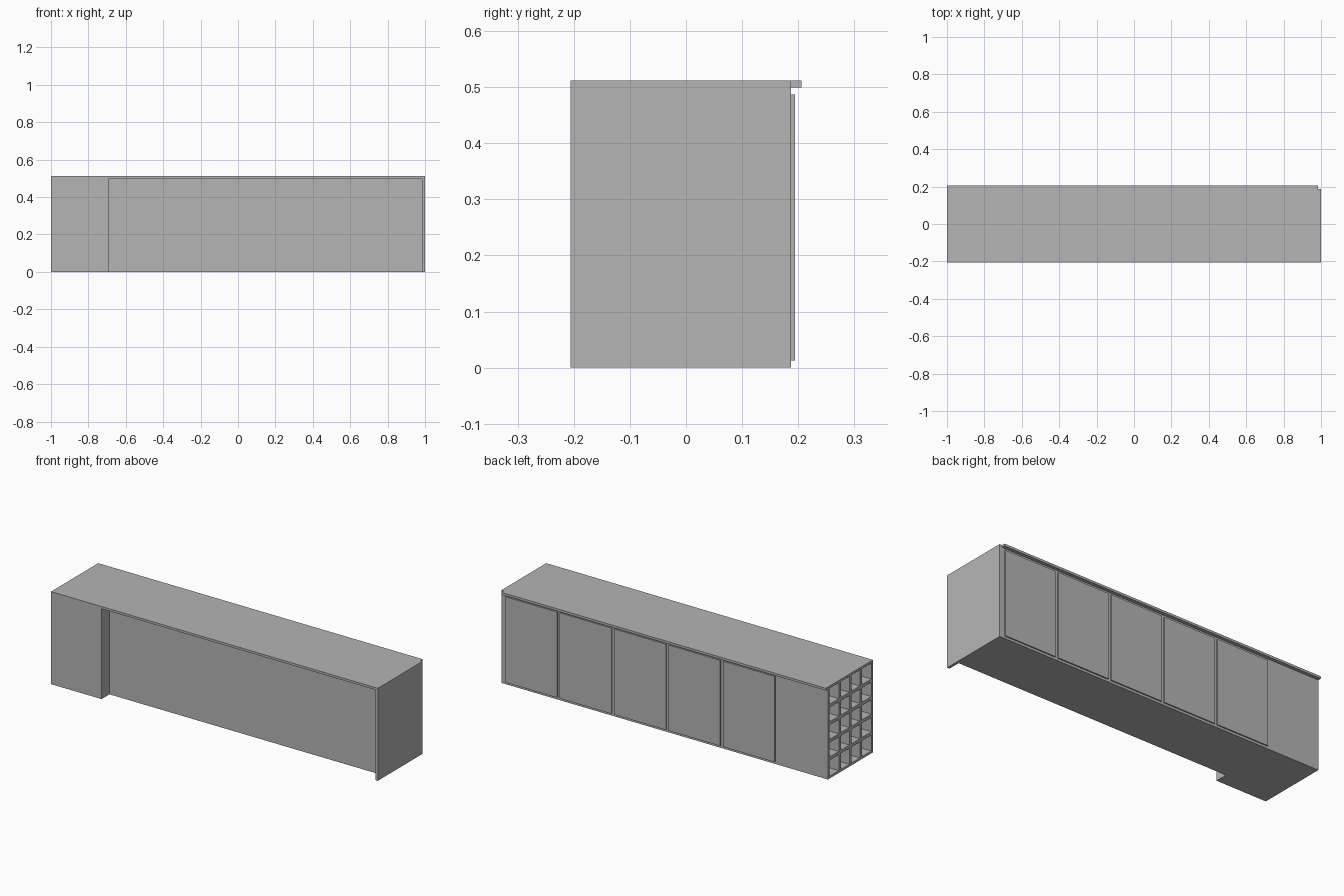
import bpy, bmesh
from mathutils import Matrix, Vector

if "Cube" in bpy.data.objects:
    bpy.data.objects.remove(bpy.data.objects["Cube"])

T = 0.0127                      # board thickness
FRONT, BACK = -0.206, 0.187     # depth limits of the body
TOP = 0.512
RACK_X = -0.691                 # inner end of the bottle rack
PANEL_X = 0.985                 # inner face of the end panel

# Mid-grey finish shared by all parts
grey = bpy.data.materials.new("mid_grey")
grey.diffuse_color = (0.46, 0.46, 0.46, 1)
grey.use_nodes = True
grey.node_tree.nodes["Principled BSDF"].inputs["Base Color"].default_value = grey.diffuse_color


def boxes(name, spans):
    """One object made of boxes, each given as (x0, x1, y0, y1, z0, z1)."""
    bm = bmesh.new()
    for x0, x1, y0, y1, z0, z1 in spans:
        centre = Vector(((x0 + x1) / 2, (y0 + y1) / 2, (z0 + z1) / 2))
        m = Matrix.Translation(centre) @ Matrix.Diagonal((x1 - x0, y1 - y0, z1 - z0, 1))
        bmesh.ops.create_cube(bm, size=1, matrix=m)
    mesh = bpy.data.meshes.new(name)
    bm.to_mesh(mesh)
    bm.free()
    mesh.materials.append(grey)
    obj = bpy.data.objects.new(name, mesh)
    bpy.context.collection.objects.link(obj)
    return obj


UNDER = TOP - T

# Countertop overhanging the doors at the back and the knee space in front
boxes("countertop", [(-1, PANEL_X, FRONT, 0.206, UNDER, TOP)])

# Full-height end panel
boxes("end_panel", [(PANEL_X, 1, FRONT, BACK, 0, TOP)])

# Cabinet body, set back at the front
boxes("cabinet_body", [(RACK_X, PANEL_X, -0.137, BACK, 0, UNDER)])

# Five cabinet doors
pitch, width = 0.333, 0.316
for i in range(5):
    x = -0.678 + pitch * i
    boxes(f"door_{i + 1}", [(x, x + width, BACK, 0.194, 0.013, 0.487)])

# Bottle rack shell, open towards -x
boxes("rack_shell", [
    (-1, RACK_X, FRONT, FRONT + T, 0, UNDER),
    (-1, RACK_X, BACK - T, BACK, 0, UNDER),
    (-1, RACK_X, FRONT + T, BACK - T, 0, T),
    (RACK_X - T, RACK_X, FRONT + T, BACK - T, T, UNDER),
])

# Rack grid: 4 columns by 5 rows
half = 0.009
y0, y1, z0, z1 = FRONT + T, BACK - T, T, UNDER
cols, rows = 4, 5
for i in range(1, cols):
    y = y0 + (y1 - y0) * i / cols
    boxes(f"rack_divider_{i}", [(-1, RACK_X - T, y - half, y + half, z0, z1)])
for i in range(1, rows):
    z = z0 + (z1 - z0) * i / rows
    boxes(f"rack_shelf_{i}", [(-1, RACK_X - T, y0, y1, z - half, z + half)])
